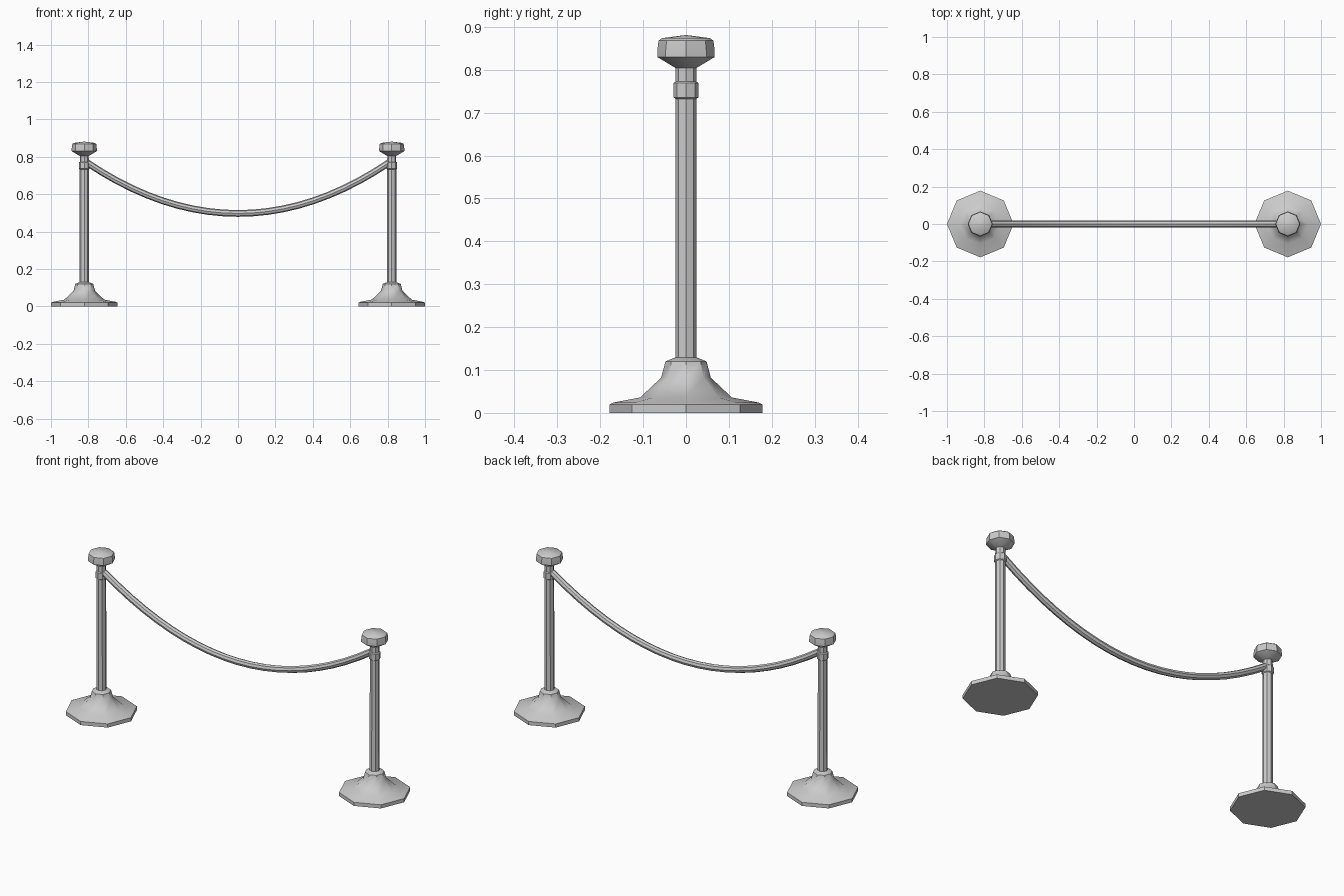
import bpy, bmesh, math
from mathutils import Vector

cube = bpy.data.objects.get("Cube")
if cube:
    bpy.data.objects.remove(cube, do_unlink=True)

SIDES = 8
POST_X = 0.822

grey = bpy.data.materials.new("plain grey")
grey.use_nodes = True
grey.diffuse_color = (0.6, 0.6, 0.6, 1)
grey.node_tree.nodes["Principled BSDF"].inputs["Base Color"].default_value = (0.6, 0.6, 0.6, 1)


def skin_rings(name, rings):
    """Join successive rings of points into a closed solid."""
    bm = bmesh.new()
    loops = [[bm.verts.new(p) for p in ring] for ring in rings]
    for a, b in zip(loops, loops[1:]):
        for i in range(SIDES):
            j = (i + 1) % SIDES
            bm.faces.new((a[i], a[j], b[j], b[i]))
    bm.faces.new(loops[0][::-1])
    bm.faces.new(loops[-1])
    bmesh.ops.remove_doubles(bm, verts=bm.verts, dist=0.0001)
    bmesh.ops.recalc_face_normals(bm, faces=bm.faces)
    mesh = bpy.data.meshes.new(name)
    bm.to_mesh(mesh)
    bm.free()
    mesh.materials.append(grey)
    obj = bpy.data.objects.new(name, mesh)
    bpy.context.collection.objects.link(obj)
    bpy.ops.object.select_all(action='DESELECT')
    obj.select_set(True)
    bpy.context.view_layer.objects.active = obj
    bpy.ops.object.shade_smooth_by_angle(angle=math.radians(40))
    return obj


def ring(centre, radius, u, v):
    angles = [math.tau * i / SIDES for i in range(SIDES)]
    return [centre + radius * (u * math.cos(a) + v * math.sin(a)) for a in angles]


def turned(name, x, profile):
    """Eight-sided turned part from (radius, height) pairs."""
    return skin_rings(name, [ring(Vector((x, 0, z)), r, Vector((1, 0, 0)), Vector((0, 1, 0)))
                             for r, z in profile])


# Post parts, shared by both sides
parts = {
    "base": [(0.178, 0), (0.178, 0.02), (0.17, 0.024), (0.107, 0.036),
             (0.058, 0.082), (0.048, 0.12), (0.024, 0.13)],
    "pole": [(0.025, 0.12), (0.024, 0.81)],
    "collar": [(0.024, 0.732), (0.029, 0.736), (0.029, 0.769), (0.024, 0.773)],
    "knob": [(0.024, 0.804), (0.067, 0.83), (0.067, 0.845), (0.064, 0.868),
             (0.056, 0.874), (0.002, 0.881)],
}
for side, x in (("left", POST_X), ("right", -POST_X)):
    for part, profile in parts.items():
        turned(f"{side}_{part}", x, profile)

# Sagging rope, swept along a parabola between the collars
END, LOW, SAG, STEPS = 0.805, 0.497, 0.27, 20
rope = []
for i in range(STEPS + 1):
    t = 2 * i / STEPS - 1
    tangent = Vector((END, 0, 2 * SAG * t)).normalized()
    side = Vector((0, 1, 0))
    rope.append(ring(Vector((END * t, 0, LOW + SAG * t * t)), 0.018, side, tangent.cross(side)))
skin_rings("rope", rope)
